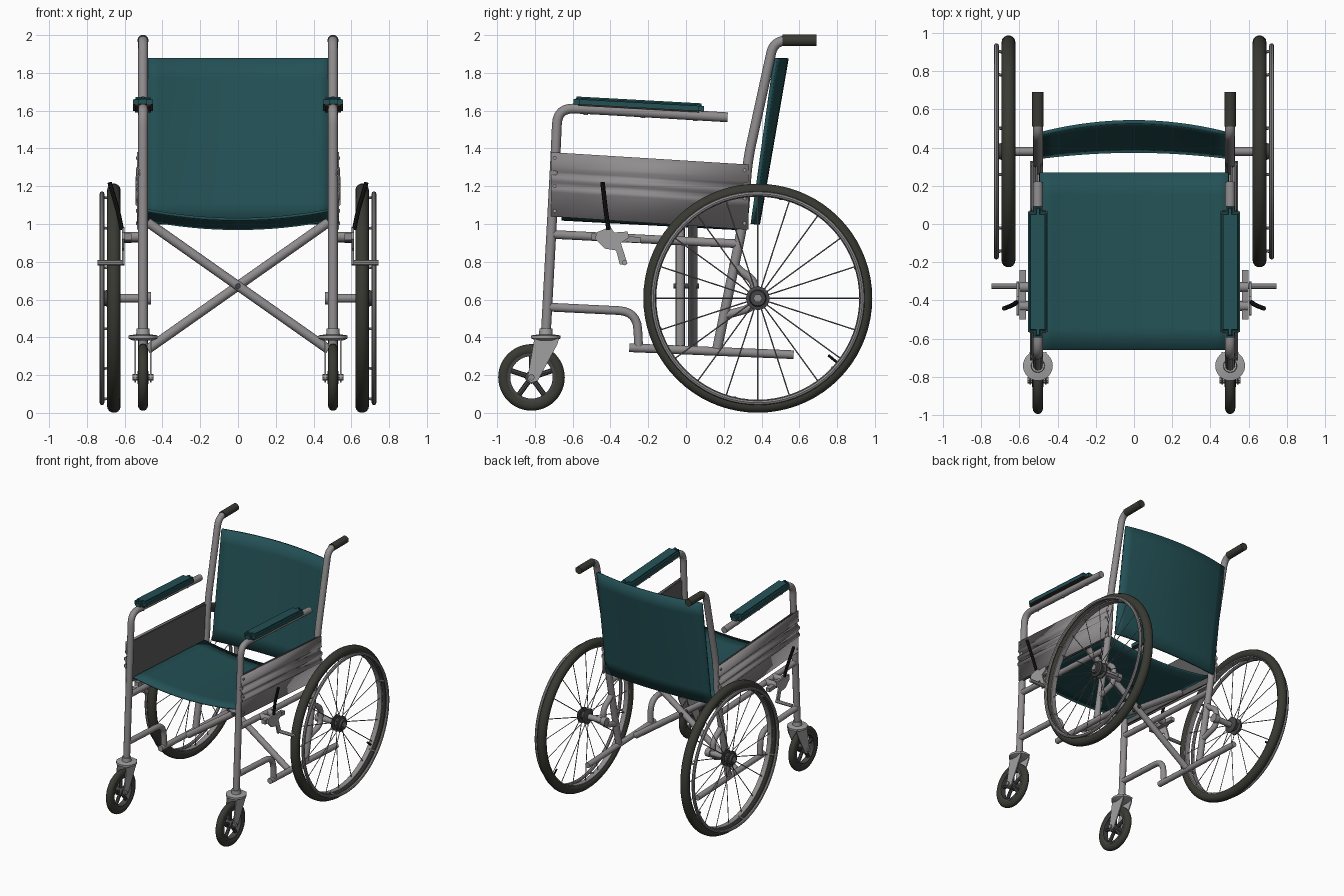
import bpy, bmesh, math
from mathutils import Vector

if "Cube" in bpy.data.objects:
    bpy.data.objects.remove(bpy.data.objects["Cube"])
pi = math.pi

def mat(name, c):
    m = bpy.data.materials.new(name)
    m.diffuse_color = (*c, 1)
    m.use_nodes = True
    m.node_tree.nodes["Principled BSDF"].inputs["Base Color"].default_value = m.diffuse_color
    return m

TEAL = mat("teal fabric", (0.017, 0.082, 0.092))
METAL = mat("grey metal", (0.28, 0.265, 0.275))
LIGHT = mat("light metal", (0.35, 0.35, 0.35))
LINER = mat("dark grey liner", (0.11, 0.11, 0.11))
RUBBER = mat("dark rubber", (0.042, 0.042, 0.034))
HUB = mat("hub grey", (0.06, 0.06, 0.06))
BLACK = mat("black lever", (0.01, 0.01, 0.01))
BROWN = mat("brown backing", (0.05, 0.025, 0.018))

def finish(o, m, mirror=True, angle=35, thick=0):
    """Material, smooth shading, optional thickness and left/right mirror."""
    o.data.materials.clear()
    o.data.materials.append(m)
    bpy.ops.object.select_all(action='DESELECT')
    o.select_set(True)
    bpy.context.view_layer.objects.active = o
    bpy.ops.object.shade_smooth_by_angle(angle=math.radians(angle))
    if thick:
        s = o.modifiers.new("thickness", 'SOLIDIFY')
        s.thickness, s.offset = thick, 0
    if mirror:
        o.modifiers.new("mirror", 'MIRROR')
    return o

def from_bm(name, bm, m, **kw):
    bmesh.ops.remove_doubles(bm, verts=bm.verts, dist=1e-5)
    bmesh.ops.recalc_face_normals(bm, faces=bm.faces)
    me = bpy.data.meshes.new(name)
    bm.to_mesh(me)
    bm.free()
    o = bpy.data.objects.new(name, me)
    bpy.context.collection.objects.link(o)
    return finish(o, m, **kw)

def rounded(pts, rad):
    """Replace inner corners of a path by short arcs."""
    pts = [Vector(p) for p in pts]
    out = [pts[0]]
    for a, b, c in zip(pts, pts[1:], pts[2:]):
        d = min(rad, (a - b).length * .49, (c - b).length * .49)
        p, q = b + (a - b).normalized() * d, b + (c - b).normalized() * d
        for i in range(7):
            t = i / 6
            out.append(p * (1 - t) ** 2 + b * 2 * t * (1 - t) + q * t * t)
    return out + [pts[-1]]

def tubes(name, paths, r, m, rad=0.08, res=4, **kw):
    cu = bpy.data.curves.new(name, 'CURVE')
    cu.dimensions = '3D'
    cu.bevel_depth, cu.bevel_resolution, cu.use_fill_caps = r, res, True
    for path in paths:
        pts = rounded(path, rad)
        sp = cu.splines.new('POLY')
        sp.points.add(len(pts) - 1)
        for p, v in zip(sp.points, pts):
            p.co = (*v, 1)
    o = bpy.data.objects.new(name, cu)
    bpy.context.collection.objects.link(o)
    bpy.ops.object.select_all(action='DESELECT')
    o.select_set(True)
    bpy.context.view_layer.objects.active = o
    bpy.ops.object.convert(target='MESH')
    return finish(bpy.context.view_layer.objects.active, m, **kw)

def side(x, *yz):
    return [(x, y, z) for y, z in yz]

def lathe(name, prof, c, m, n=64, axis='x', closed=True):
    """Revolve (offset, radius) profile about an x or z axis through c."""
    bm = bmesh.new()
    rows = []
    for i in range(n):
        a = 2 * pi * i / n
        k, s = math.cos(a), math.sin(a)
        rows.append([bm.verts.new(Vector(c) + (Vector((h, r * k, r * s)) if axis == 'x'
                     else Vector((r * k, r * s, h)))) for h, r in prof])
    L = len(prof)
    for i in range(n):
        a, b = rows[i], rows[(i + 1) % n]
        for j in range(L if closed else L - 1):
            bm.faces.new((a[j], a[(j + 1) % L], b[(j + 1) % L], b[j]))
    return from_bm(name, bm, m)

def oval(R, rx, rr, n=14):
    return [(rx * math.cos(2 * pi * i / n), R + rr * math.sin(2 * pi * i / n)) for i in range(n)]

def disc(w, r):
    return [(-w, 0), (-w, r), (w, r), (w, 0)]

def plate(name, yz, spans, m):
    """Extrude a side-view outline across each x span."""
    bm = bmesh.new()
    for x0, x1 in spans:
        f = bm.faces.new([bm.verts.new((x0, y, z)) for y, z in yz])
        g = bmesh.ops.extrude_face_region(bm, geom=[f])
        vs = [v for v in g['geom'] if isinstance(v, bmesh.types.BMVert)]
        bmesh.ops.translate(bm, verts=vs, vec=(x1 - x0, 0, 0))
    return from_bm(name, bm, m)

def sheet(name, fn, us, vs, m, **kw):
    bm = bmesh.new()
    g = [[bm.verts.new(fn(u, v)) for v in vs] for u in us]
    for i in range(len(us) - 1):
        for j in range(len(vs) - 1):
            bm.faces.new((g[i][j], g[i + 1][j], g[i + 1][j + 1], g[i][j + 1]))
    return from_bm(name, bm, m, **kw)

# side frame tubes
X = 0.503
tubes("front_leg_and_arm", [side(X, (-.742, .42), (-.69, 1.38), (-.68, 1.615), (-.50, 1.607), (.22, 1.565))],
      .026, METAL, rad=.15)
tubes("back_post", [side(X, (.165, .34), (.305, 1.02), (.325, 1.33), (.465, 1.97), (.60, 1.972))], .026, METAL, rad=.1)
tubes("push_grip", [side(X, (.51, 1.972), (.69, 1.972))], .03, RUBBER)
tubes("lower_rails", [side(X, (-.30, .345), (.57, .308)), side(X, (-.71, .945), (.28, .895)),
      side(X, (-.73, .56), (-.26, .537), (-.25, .34))], .023, METAL, rad=.12)
tubes("axle_bracket", [side(X, (.245, .80), (.28, .755), (.365, .70), (.365, .56), (.20, .515))], .022, METAL, rad=.06)

# crossed folding brace, one bar behind the other
tubes("cross_brace", [[(-.48, -.03, 1.01), (.48, -.03, .335)], [(.48, .035, 1.01), (-.48, .035, .335)]],
      .025, METAL, mirror=False)
tubes("brace_pivot", [[(0, -.065, .672), (0, .07, .672)]], .014, HUB, mirror=False)

# sagging seat and back rest
U = [i / 16 * 2 - 1 for i in range(17)]
V = [i / 8 for i in range(9)]
sheet("seat", lambda u, v: (.495 * u, -.66 + .93 * v, 1.075 - .05 * v - .05 * (1 - u * u)), U, V, TEAL,
      mirror=False, thick=.014)
sheet("back_rest", lambda u, v: (.48 * u, .352 + .122 * v + (.03 + .03 * v) * (1 - u * u), 1.0 + .878 * v),
      U, V, TEAL, mirror=False, thick=.02)

# ribbed side panel with a flat inner liner
PROF = [(0, .53), (.36, .53), (.39, .54), (.44, .54), (.47, .53), (.53, .53), (.56, .54), (.61, .54),
        (.65, .522), (.70, .518), (.75, .535), (.79, .53), (1, .53)]
sheet("side_panel", lambda u, k: (PROF[k][1], -.715 + 1.045 * u, 1.04 - .07 * u + (.34 + .005 * u) * PROF[k][0]),
      [0, 1], range(len(PROF)), METAL, thick=.008, angle=20)
plate("panel_liner", [(-.70, 1.04), (.32, .975), (.32, 1.31), (-.70, 1.375)], [(.505, .515)], LINER)
tubes("panel_rivets", [[(.53, y, z - .065 * (y + .7)), (.54, y, z - .065 * (y + .7))]
      for y in (-.695, .31) for z in (1.07, 1.2, 1.35)], .009, LIGHT, res=2)

# arm pads with backing and bolts
bm = bmesh.new()
bmesh.ops.create_cube(bm, size=1)
for v in bm.verts:
    y = -.25 + .69 * v.co.y
    v.co = (X + .105 * v.co.x, y, 1.636 - .055 * (y + .25) + .042 * v.co.z)
bmesh.ops.bevel(bm, geom=[e for e in bm.edges if abs(e.verts[0].co.x - e.verts[1].co.x) < .01
                and abs(e.verts[0].co.y - e.verts[1].co.y) < .01], offset=.03, segments=4, affect='EDGES')
bmesh.ops.bevel(bm, geom=[e for e in bm.edges if min(v.co.z - 1.636 + .055 * (v.co.y + .25) for v in e.verts) > .01],
                offset=.014, segments=3, affect='EDGES')
from_bm("arm_pad", bm, TEAL)
plate("arm_pad_backing", [(-.57, 1.626), (.07, 1.591), (.07, 1.601), (-.57, 1.636)], [(.46, .546)], BROWN)
tubes("arm_pad_bolts", [side(X, (y, 1.56 - .055 * (y + .2)), (y, 1.63 - .055 * (y + .2)))
      for y in (-.53, -.23, .05)], .012, LIGHT, res=2)

# large rear wheels
C = (.657, .38, .607)
lathe("rear_tyre", oval(.572, .036, .035), C, RUBBER, n=72)
lathe("rear_rim", [(-.026, .562), (-.02, .537), (.02, .537), (.026, .562)], C, METAL, n=72)
lathe("hand_rim", oval(.553, .013, .013, 8), (.72, C[1], C[2]), METAL, n=72)
lathe("rear_hub", [(-.035, 0), (-.035, .05), (-.028, .062), (-.018, .062), (-.015, .035), (.015, .035),
      (.018, .062), (.03, .062), (.034, .045), (.05, .04), (.05, 0)], C, HUB, n=32, closed=False)
lathe("hub_cap", disc(.01, .024), (.705, C[1], C[2]), METAL, n=6, closed=False)

def polar(x, r, a):
    return (x, C[1] + r * math.cos(a), C[2] + r * math.sin(a))

tubes("rear_spokes", [[polar(C[0] + (.024 if i % 2 else -.024), .05, a), polar(C[0], .545, a)]
      for i in range(20) for a in [pi / 2 + i * pi / 10]], .0035, METAL, res=0)
tubes("hand_rim_clips", [[polar(.665, .54, a), polar(.72, .55, a)]
      for i in range(6) for a in [.3 + i * pi / 3]], .008, METAL, res=1)
tubes("tyre_valve", [[polar(.657, .55, -.68), polar(.66, .48, -.68)]], .008, BLACK, res=1)
tubes("rear_axle", [[(.46, C[1], C[2]), (.64, C[1], C[2])]], .023, METAL)
lathe("axle_nut", disc(.02, .034), (.48, C[1], C[2]), METAL, n=24, closed=False)

# front casters: tyre, rim, five spokes, fork
K = (X, -.818, .188)
lathe("caster_tyre", oval(.146, .027, .031), K, RUBBER, n=48)
lathe("caster_rim", [(-.022, .128), (-.022, .112), (.022, .112), (.022, .128)], K, HUB, n=48)
lathe("caster_hub", disc(.03, .034), K, HUB, n=24, closed=False)
tubes("caster_spokes", [[K, (X, K[1] + .118 * math.cos(a), K[2] + .118 * math.sin(a))]
      for i in range(5) for a in [pi / 2 + i * 2 * pi / 5]], .014, HUB, res=2)
plate("caster_fork", [(-.80, .41), (-.67, .41), (-.68, .365), (-.785, .17), (-.82, .16), (-.84, .18)],
      [(X - .044, X - .036), (X + .036, X + .044)], LIGHT)
lathe("fork_crown", [(-.02, 0), (-.02, .05), (-.008, .078), (.008, .078), (.014, .036), (.045, .034), (.045, 0)],
      (X, -.742, .402), LIGHT, n=32, axis='z', closed=False)
tubes("caster_axle", [[(X - .055, K[1], K[2]), (X + .055, K[1], K[2])]], .017, METAL, res=2)

# parking brake
plate("brake_rail_clamp", [(-.50, .915), (-.24, .90), (-.24, .93), (-.50, .95)], [(.565, .60)], METAL)
tubes("brake_mounts", [[(.50, -.43, .932), (.60, -.43, .932)], [(.50, -.33, .927), (.60, -.33, .927)]], .026, METAL)
plate("brake_link", [(-.48, .92), (-.475, .955), (-.40, .985), (-.38, .955), (-.31, .96), (-.30, .93), (-.345, .90),
      (-.31, .79), (-.35, .785), (-.37, .86), (-.43, .87)], [(.602, .614)], LIGHT)
tubes("brake_shoe", [[(.60, -.325, .795), (.745, -.325, .795)]], .014, LIGHT, res=2)
tubes("brake_lever", [[(.615, -.41, .97), (.635, -.425, 1.07), (.68, -.442, 1.22)]], .012, BLACK, res=2)
